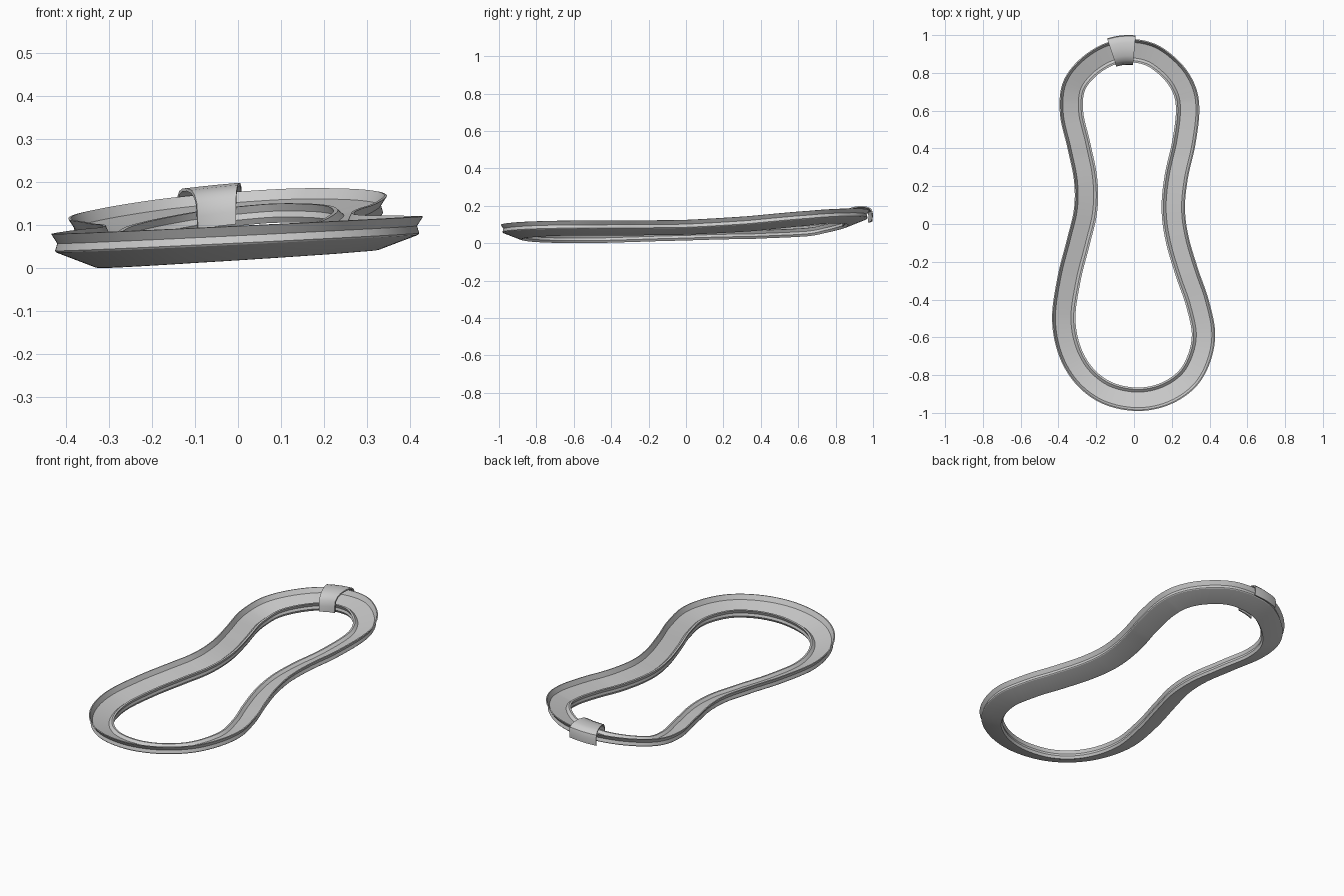
import bpy, bmesh
from mathutils import Vector
from mathutils.geometry import interpolate_bezier

if "Cube" in bpy.data.objects:
    bpy.data.objects.remove(bpy.data.objects["Cube"])

# Outer outline of the loop in plan, clockwise from the far end
OUTLINE = [(-.03, .98), (.12, .95), (.25, .85), (.325, .73), (.346, .60), (.325, .42), (.285, .24),
           (.27, .08), (.29, -.07), (.34, -.24), (.395, -.40), (.43, -.58), (.40, -.74),
           (.32, -.87), (.18, -.96), (.01, -.99), (-.17, -.95), (-.31, -.845), (-.40, -.69),
           (-.434, -.50), (-.405, -.28), (-.355, -.08), (-.318, .08), (-.318, .23), (-.352, .40),
           (-.392, .58), (-.38, .74), (-.30, .86), (-.17, .95)]
STEPS = 12

# Rim height along y at x = 0
HEIGHTS = [(-1, .095), (-.5, .098), (0, .108), (.35, .122), (.65, .144), (.9, .173), (1.05, .187)]


def rim_height(x, y):
    for (y0, z0), (y1, z1) in zip(HEIGHTS, HEIGHTS[1:]):
        if y <= y1:
            break
    t = (y - y0) / (y1 - y0)
    tilt = .048 + .036 * min(1, max(0, (y + .1) / .8))
    return z0 + (z1 - z0) * t + tilt * x


def smooth_closed(points):
    p = [Vector((x, y, 0)) for x, y in points]
    n, out = len(p), []
    for i in range(n):
        a, b, c, d = p[i - 1], p[i], p[(i + 1) % n], p[(i + 2) % n]
        out += interpolate_bezier(b, b + (c - a) / 6, c - (d - b) / 6, c, STEPS + 1)[:-1]
    return out


path = smooth_closed(OUTLINE)
count = len(path)


def section(i, profile):
    """Place (inward offset, height from rim) points at path sample i."""
    p = path[i % count]
    t = (path[(i + 3) % count] - path[(i - 3) % count]).normalized()
    inward = Vector((t.y, -t.x, 0))
    mid = p + inward * .06
    base = rim_height(mid.x, mid.y)
    base += .048 * (p.x - mid.x)
    return [p + inward * d + Vector((0, 0, base + h)) for d, h in profile]


def sweep(name, indices, profile, closed):
    bm = bmesh.new()
    rings = [[bm.verts.new(v) for v in section(i, profile)] for i in indices]
    pairs = list(zip(rings, rings[1:])) + ([(rings[-1], rings[0])] if closed else [])
    m = len(profile)
    for a, b in pairs:
        for j in range(m):
            k = (j + 1) % m
            bm.faces.new((a[j], a[k], b[k], b[j]))
    if not closed:
        bm.faces.new(rings[0])
        bm.faces.new(rings[-1])
    bmesh.ops.recalc_face_normals(bm, faces=bm.faces)
    mesh = bpy.data.meshes.new(name)
    bm.to_mesh(mesh)
    bm.free()
    ob = bpy.data.objects.new(name, mesh)
    bpy.context.collection.objects.link(ob)
    bpy.ops.object.select_all(action='DESELECT')
    ob.select_set(True)
    bpy.context.view_layer.objects.active = ob
    bpy.ops.object.shade_smooth_by_angle(angle=.5)
    return ob


# Banked channel with flared outer rim and lower inner lip
channel = [(0, 0), (.006, .001), (.018, -.024), (.100, -.046), (.114, -.034), (.124, -.035),
           (.116, -.052), (.120, -.066), (.112, -.079), (.104, -.078), (.012, -.043), (.009, -.039), (.014, -.022)]

# Strap arching over the far end
outer_arc = [(-.017, -.055), (-.020, -.02), (-.015, .002), (-.002, .014), (.02, .020), (.055, .021),
             (.09, .016), (.115, .004), (.130, -.015), (.136, -.045), (.137, -.075)]
inner_arc = [(-.010, -.055), (-.013, -.02), (-.009, -.002), (.001, .007), (.021, .013), (.055, .014),
             (.087, .009), (.110, -.002), (.123, -.018), (.129, -.045), (.130, -.075)]

track = sweep("loop_track", range(count), channel, True)


def nearest(x):
    return min(range(-40, 40), key=lambda i: abs(path[i % count].x - x)
               + (5 if path[i % count].y < .8 else 0))


strap = sweep("strap_clip", range(nearest(-.133), nearest(.012) + 1), outer_arc + inner_arc[::-1], False)

# Rest the lowest point on the ground
low = min(v.co.z for v in track.data.vertices)
for ob in (track, strap):
    for v in ob.data.vertices:
        v.co.z -= low
